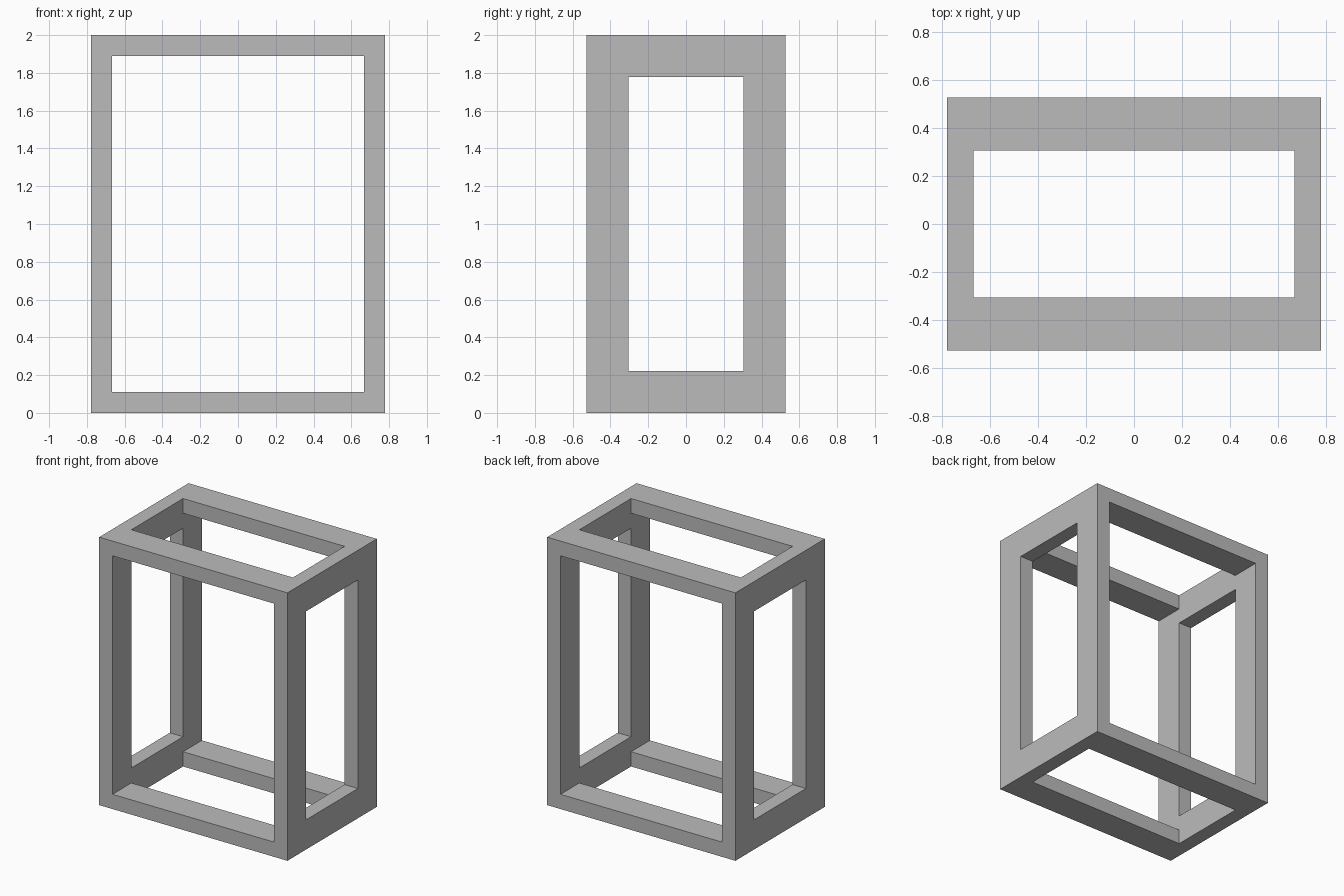
import bpy

if "Cube" in bpy.data.objects:
    bpy.data.objects.remove(bpy.data.objects["Cube"], do_unlink=True)

# Overall half width, half depth and height
HALF_X, HALF_Y, HEIGHT = 0.777, 0.527, 2.0
THIN, WIDE = 0.11, 0.222
MID = HEIGHT / 2

grey = bpy.data.materials.new("plain grey")
grey.use_nodes = True
colour = (0.5, 0.5, 0.5, 1)
grey.diffuse_color = colour
grey.node_tree.nodes["Principled BSDF"].inputs["Base Color"].default_value = colour


def box(name, half_x, half_y, half_z):
    bpy.ops.mesh.primitive_cube_add(size=2, location=(0, 0, MID))
    obj = bpy.context.object
    obj.name = name
    obj.scale = (half_x, half_y, half_z)
    bpy.ops.object.transform_apply(location=False, rotation=False, scale=True)
    obj.data.materials.append(grey)
    return obj


# Solid block that becomes the open frame
frame = box("open_frame", HALF_X, HALF_Y, MID)

# One opening along each axis: front to back, side to side, top to bottom
inner_x, inner_y = HALF_X - THIN, HALF_Y - WIDE
openings = {
    "front_opening": (inner_x, HALF_Y + 1, MID - THIN),
    "side_opening": (HALF_X + 1, inner_y, MID - WIDE),
    "top_opening": (inner_x, inner_y, MID + 1),
}
for name, size in openings.items():
    cutter = box(name, *size)
    cutter.hide_render = True
    cut = frame.modifiers.new(name, "BOOLEAN")
    cut.operation = "DIFFERENCE"
    cut.solver = "EXACT"
    cut.object = cutter
    bpy.context.view_layer.objects.active = frame
    bpy.ops.object.modifier_apply(modifier=cut.name)
    bpy.data.objects.remove(cutter, do_unlink=True)
